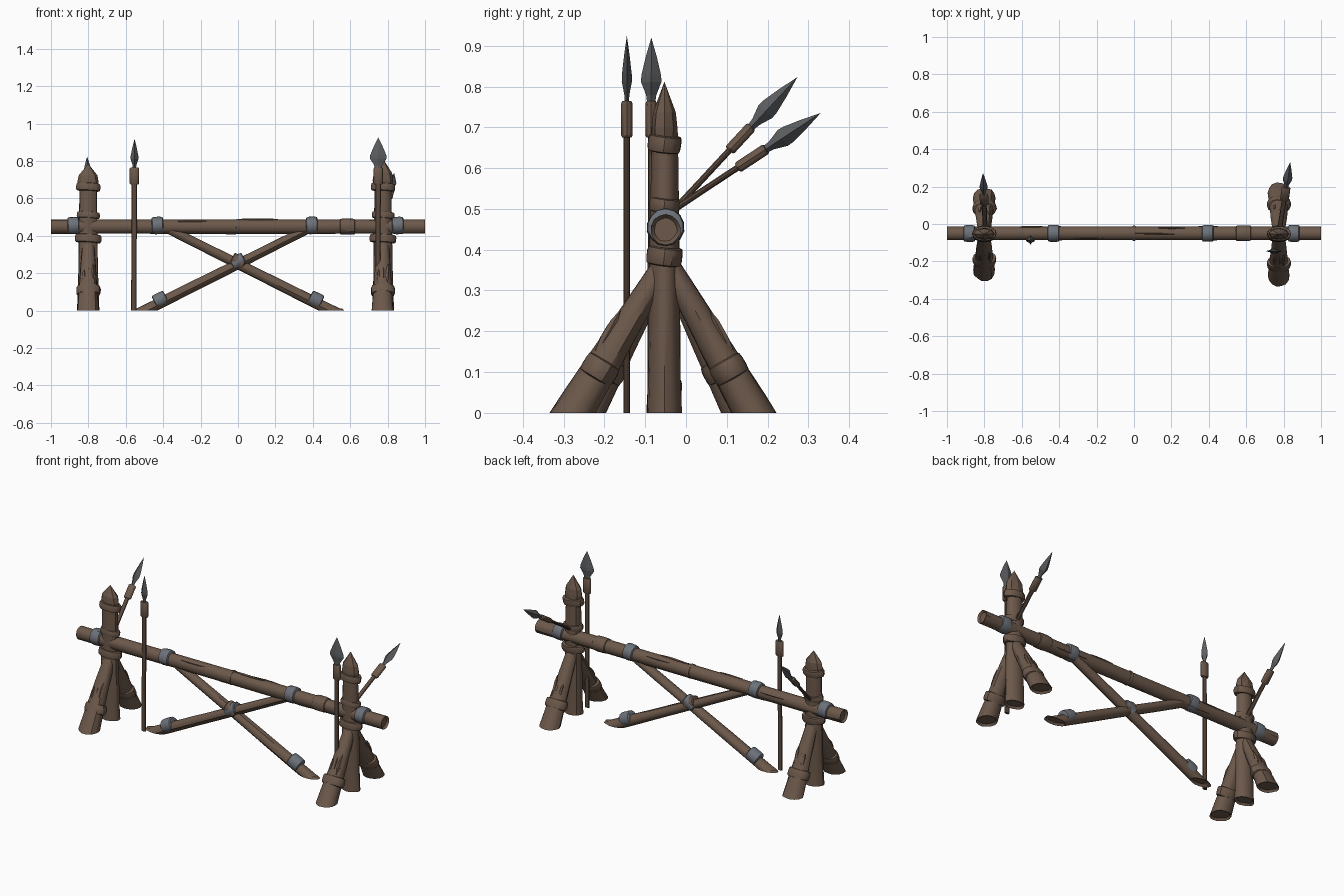
import bpy, bmesh, math, random
from mathutils import Vector

if "Cube" in bpy.data.objects:
    bpy.data.objects.remove(bpy.data.objects["Cube"])
random.seed(4)

def mat(name, c):
    m = bpy.data.materials.new(name)
    m.diffuse_color = (*c, 1)
    m.use_nodes = True
    m.node_tree.nodes["Principled BSDF"].inputs["Base Color"].default_value = m.diffuse_color
    return m

WOOD = mat("brown wood", (0.150, 0.098, 0.069))
DARK = mat("dark shaft wood", (0.105, 0.067, 0.047))
STEEL = mat("spear steel", (0.105, 0.11, 0.118))
BAND = mat("grey binding", (0.15, 0.165, 0.19))

def lathe(name, p0, p1, prof, m, su=1.0, sv=1.0, n=14, noise=0.0, clip=False,
          hollow=False, smooth=True):
    """Sweep profile (fraction, radius) from p0 to p1; su scales the x-most side axis."""
    p0, p1 = Vector(p0), Vector(p1)
    d = (p1 - p0).normalized()
    ref = Vector((1, 0, 0)) if abs(d.x) < 0.7 else Vector((0, 0, 1))
    u = (ref - d * ref.dot(d)).normalized()
    v = d.cross(u)
    groove = [1 + random.uniform(-1, 1) * noise for _ in range(n)]
    bm = bmesh.new()
    rings = []
    for t, r in prof:
        c = p0.lerp(p1, t)
        if r == 0:
            rings.append([bm.verts.new(c)])
            continue
        ring = []
        for i in range(n):
            a = 2 * math.pi * i / n
            k = r * (groove[i] + random.uniform(-1, 1) * noise * 0.5)
            ring.append(bm.verts.new(c + u * (math.cos(a) * k * su) + v * (math.sin(a) * k * sv)))
        rings.append(ring)
    for a, b in zip(rings, rings[1:]):
        for i in range(n):
            j = (i + 1) % n
            if len(b) == 1:
                bm.faces.new((a[i], a[j], b[0]))
            elif len(a) == 1:
                bm.faces.new((a[0], b[j], b[i]))
            else:
                bm.faces.new((a[i], a[j], b[j], b[i]))
    caps = [bm.faces.new(r) for r in (rings[0][::-1], rings[-1]) if len(r) > 1]
    if clip:  # saw the log off level with the ground
        g = bm.verts[:] + bm.edges[:] + bm.faces[:]
        cut = bmesh.ops.bisect_plane(bm, geom=g, plane_co=(0, 0, 0), plane_no=(0, 0, 1), clear_inner=True)
        es = [e for e in cut["geom_cut"] if isinstance(e, bmesh.types.BMEdge)]
        caps = bmesh.ops.contextual_create(bm, geom=es)["faces"]
    bmesh.ops.recalc_face_normals(bm, faces=bm.faces)
    if hollow and caps:
        bmesh.ops.inset_individual(bm, faces=caps, thickness=0.009, depth=-0.012)
    me = bpy.data.meshes.new(name)
    bm.to_mesh(me)
    bm.free()
    me.materials.append(m)
    ob = bpy.data.objects.new(name, me)
    bpy.context.collection.objects.link(ob)
    if smooth:
        bpy.context.view_layer.objects.active = ob
        ob.select_set(True)
        bpy.ops.object.shade_smooth_by_angle(angle=math.radians(35))
        ob.select_set(False)
    return ob

def log(name, p0, p1, r0, r1, **k):
    prof = [(i / 6, r0 + (r1 - r0) * i / 6) for i in range(7)]
    return lathe(name, p0, p1, prof, WOOD, noise=0.05, **k)

def wrap(name, c, d, width, r, m=WOOD, **k):
    """Rounded binding around a log at c, along direction d."""
    c, d = Vector(c), Vector(d).normalized() * width / 2
    prof = [(0, r * .8), (.06, r * .95), (.3, r), (.7, r), (.94, r * .95), (1, r * .8)]
    return lathe(name, c - d, c + d, prof, m, noise=0.025, **k)

def splinter(name, p0, p1, r):
    lathe(name, p0, p1, [(0, r * .5), (.4, r), (.75, r * .8), (1, 0)], WOOD, n=5, noise=.2, smooth=False)

def spear(name, foot, tip, head, sock, su, sv, hu, hv):
    """Shaft, socket and four-sided blade; head and sock are lengths."""
    foot, tip = Vector(foot), Vector(tip)
    d = (tip - foot).normalized()
    b = tip - d * head
    s = b - d * sock
    lathe(name + "_shaft", foot, s + d * .01, [(0, .0085), (.5, .008), (1, .008)], DARK, su, sv, n=10)
    lathe(name + "_socket", s, b + d * .004, [(0, .012), (.06, .0145), (.94, .0145), (1, .012)], WOOD, su, sv, n=10)
    prof = [(0, .4), (.12, .5), (.32, 1), (.42, .97), (.7, .55), (1, 0)]
    lathe(name + "_blade", b, tip, prof, STEEL, hu, hv, n=4, smooth=False)

Y = -0.05
# main beam with bindings
log("main_beam", (-1, Y, .45), (1, Y, .45), .038, .038, hollow=True)
for i, x in enumerate((-.88, -.43, .395, .855)):
    wrap("beam_band_%d" % i, (x, Y, .455), (1, 0, .05), .062, .046, BAND)
wrap("beam_wrap", (.585, Y, .45), (1, 0, 0), .085, .043)
wrap("beam_knot", (0, Y, .45), (1, 0, 0), .02, .041)
for i in range(12):
    x, a = random.uniform(-.7, .6), random.uniform(0, 6.28)
    o = Vector((0, math.cos(a), math.sin(a))) * .037
    c = Vector((x, Y, .45)) + o
    splinter("beam_splinter_%d" % i, c, c + Vector((.16, 0, 0)) + o * .05, .005)

# crossed braces under the beam
for s, n in ((-1, "left"), (1, "right")):
    lo, hi = Vector((s * .56, Y, -.03)), Vector((-s * .38, Y, .44))
    log(n + "_brace", lo, hi, .034, .027, sv=1.0, su=.9, clip=True, hollow=True)
    wrap(n + "_brace_band", (s * .415, Y, .058), hi - lo, .07, .040, BAND)
wrap("cross_band", (0, Y, .262), (.94, 0, .47), .075, .037, BAND)
wrap("cross_wrap", (0, Y, .262), (-.94, 0, .47), .075, .036, WOOD)

# trestle ends: post, point, splayed legs, bindings
for n, X, k, top in (("left", -.80, .87, .785), ("right", .775, 1.0, .812)):
    P = Y - .003
    lathe(n + "_post", (X, P, 0), (X, P, .70),
          [(0, .042), (.12, .039), (.35, .037), (.6, .035), (.85, .033), (1, .031)],
          WOOD, su=1.42, n=16, noise=.05, hollow=True)
    lathe(n + "_post_point", (X, P, .66), (X, P, top), [(0, .03), (.25, .032), (.5, .0285), (1, 0)],
          WOOD, su=1.75, n=8, noise=.05, smooth=False)
    for j, (z, w, r) in enumerate(((.66, .042, .041), (.51, .035, .038), (.385, .045, .044))):
        wrap("%s_post_wrap_%d" % (n, j), (X, P, z), (.06, .12, 1), w, r, su=1.6)
    for side, yb, yt in (("front", P - .223 * k, -.045), ("back", P + .219 * k, -.052)):
        d = Vector((0, yt - yb, .38))
        foot = Vector((X, yb, 0))
        log("%s_%s_leg" % (n, side), foot - d * .12, foot + d, .052, .026, su=1.2, clip=True, hollow=True)
        wrap("%s_%s_leg_wrap" % (n, side), foot + d * .28, d, .052, .045, su=1.45)
        out = Vector((0, math.copysign(1, yb - P), .5)).normalized()
        for q, dx in enumerate((-.02, .0, .022)):
            o = Vector((dx, 0, 0)) + out * .026
            splinter("%s_%s_splinter_%d" % (n, side, q), foot + d * .33 + o,
                     foot + d * (.55 + .04 * q) + o * 1.25, .011)

# upright spears, then the two leaning back
spear("left_spear", (-.557, -.087, 0), (-.553, -.085, .92), .16, .085, 1.75, 1.0, .021, .025)
spear("right_spear", (.748, -.145, 0), (.75, -.145, .925), .165, .085, 1.75, 1.0, .045, .0125)
spear("left_leaning_spear", (-.795, -.05, .475), (-.807, .273, .823), .17, .075, 1.6, 1.0, .021, .023)
spear("right_leaning_spear", (.775, -.05, .485), (.835, .33, .735), .165, .08, 1.6, 1.0, .025, .023)
